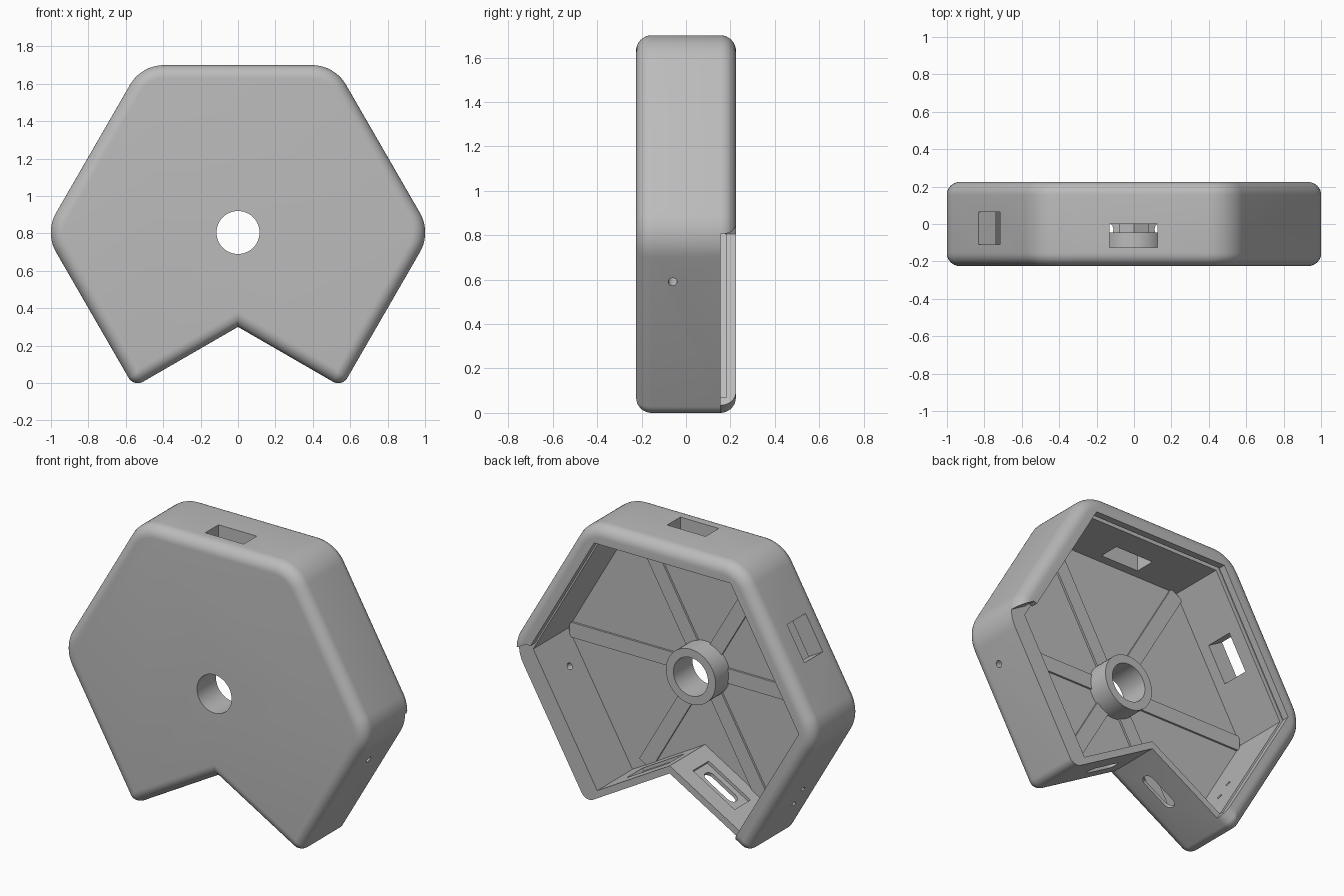
import bpy, bmesh, math
from mathutils import Matrix, Vector

cube = bpy.data.objects.get("Cube")
if cube:
    bpy.data.objects.remove(cube)

CENTRE = Vector((0, 0, 0.805))
FRONT, BACK, FLOOR, RAIL = -0.225, 0.225, -0.18, 0.155
OUTER, INNER = 0.895, 0.785          # wall distances from the hub axis
NOTCH_OUT, NOTCH_IN = 0.437, 0.397
ROUND = 0.07
SIDES = [90, 150, 210, 300, 240, 330, 30]      # outward direction of each wall
CORNERS = [0.21, 0.21, 0.057, 0, 0.057, 0.21, 0.21]

grey = bpy.data.materials.new("light grey plastic")
grey.use_nodes = True
colour = (0.5, 0.5, 0.5, 1)
grey.diffuse_color = colour
grey.node_tree.nodes["Principled BSDF"].inputs["Base Color"].default_value = colour


def direction(deg):
    a = math.radians(deg)
    return Vector((math.cos(a), math.sin(a)))


def meet(a, da, b, db):
    """Point where two wall lines cross."""
    p, q = direction(a), direction(b)
    det = p.x * q.y - p.y * q.x
    return Vector(((da * q.y - db * p.y) / det, (p.x * db - q.x * da) / det))


def outline(wall, notch, inset=0, rounded=True, steps=10):
    """Notched hexagon, optionally with filleted corners."""
    pts = []
    for i, a in enumerate(SIDES):
        b = SIDES[(i + 1) % len(SIDES)]
        da = (notch if a in (240, 300) else wall) - inset
        db = (notch if b in (240, 300) else wall) - inset
        r = CORNERS[i]
        if not rounded or r == 0:
            pts.append(meet(a, da, b, db))
            continue
        r = max(r - inset, 0.003)
        c = meet(a, da - r, b, db - r)
        turn = (b - a) % 360
        pts += [c + r * direction(a + turn * k / steps) for k in range(steps + 1)]
    return pts


def circle(x, y, r, n=48):
    return [Vector((x, y)) + r * direction(360 * k / n) for k in range(n)]


def rect(x0, x1, y0, y1):
    return [(x0, y0), (x1, y0), (x1, y1), (x0, y1)]


def stadium(x, y, half, r):
    return ([Vector((x + half, y)) + r * direction(-90 + 15 * k) for k in range(13)]
            + [Vector((x - half, y)) + r * direction(90 + 15 * k) for k in range(13)])


def loft(name, loops, frame):
    """Closed solid through loops of (points, height)."""
    bm = bmesh.new()
    rings = [[bm.verts.new(frame @ Vector((p[0], p[1], h))) for p in pts]
             for pts, h in loops]
    n = len(rings[0])
    for lo, hi in zip(rings, rings[1:]):
        for i in range(n):
            j = (i + 1) % n
            bm.faces.new((lo[i], lo[j], hi[j], hi[i]))
    bm.faces.new(rings[0])
    bm.faces.new(rings[-1])
    bmesh.ops.recalc_face_normals(bm, faces=bm.faces)
    mesh = bpy.data.meshes.new(name)
    bm.to_mesh(mesh)
    bm.free()
    mesh.materials.append(grey)
    obj = bpy.data.objects.new(name, mesh)
    bpy.context.collection.objects.link(obj)
    return obj


def prism(name, pts, lo, hi, frame):
    return loft(name, [(pts, lo), (pts, hi)], frame)


def basis(u, v, w):
    return Matrix.Translation(CENTRE) @ Matrix((u, v, w)).transposed().to_4x4()


# Plan frame extrudes along depth; wall frames extrude along a wall's normal
PLAN = basis((1, 0, 0), (0, 0, 1), (0, 1, 0))


def wall_frame(deg):
    n, t = direction(deg), direction(deg + 90)
    return basis((t.x, 0, t.y), (0, 1, 0), (n.x, 0, n.y))


def cut(target, cutter):
    cutter.hide_render = True
    mod = target.modifiers.new("cut", 'BOOLEAN')
    mod.operation, mod.solver, mod.object = 'DIFFERENCE', 'EXACT', cutter
    bpy.context.view_layer.update()
    graph = bpy.context.evaluated_depsgraph_get()
    mesh = bpy.data.meshes.new_from_object(target.evaluated_get(graph))
    target.modifiers.clear()
    target.data = mesh
    bpy.data.objects.remove(cutter)


# Housing shell with rolled front and back edges
STEPS = 8
roll = [(ROUND * (1 - math.sin(math.pi / 2 * k / STEPS)),
         ROUND * (1 - math.cos(math.pi / 2 * k / STEPS))) for k in range(STEPS + 1)]
loops = [(outline(OUTER, NOTCH_OUT, o), FRONT + d) for o, d in roll]
loops += [(outline(OUTER, NOTCH_OUT, o), BACK - d) for o, d in reversed(roll)]
housing = loft("housing", loops, PLAN)

# Pocket, lid groove and the open end where the lid slides in
cut(housing, prism("pocket", outline(INNER, NOTCH_IN, rounded=False), FLOOR, 0.4, PLAN))
cut(housing, prism("lid_groove", outline(0.81, NOTCH_IN, rounded=False),
                   RAIL, 0.182, PLAN))
low_left = meet(210, INNER, 270, 1.0)
top_right = meet(60, 0.5, 330, 0.75)
far_right = meet(60, 0.5, 330, 1.3)
shoulder = meet(210, INNER, 270, 0.2)
open_end = [low_left, (1.4, -1.0), far_right, top_right, (0, -0.2), shoulder]
cut(housing, prism("lid_entry", open_end, RAIL, 0.4, PLAN))

# Hub bore, top port and side port
cut(housing, prism("bore", circle(0, 0, 0.115), -0.4, 0, PLAN))
cut(housing, prism("top_port", rect(-0.125, 0.13, -0.125, 0), 0.7, 1, wall_frame(90)))
cut(housing, prism("side_port", rect(-0.115, 0.115, -0.11, 0.065), 0.7, 1,
                   wall_frame(150)))

# Small pin holes through the lower walls
for deg, t, y, r in ((330, 0.268, -0.06, 0.02), (210, 0.01, -0.01, 0.015),
                     (210, 0.13, -0.01, 0.015)):
    cut(housing, prism("pin_hole", circle(t, y, r, 20), 0.7, 1, wall_frame(deg)))

# Mounting slots in the notch walls, each with a shallow inner recess
for deg, t in ((300, -0.483), (240, 0.483)):
    frame = wall_frame(deg)
    cut(housing, prism("slot_recess", rect(t - 0.16, t + 0.16, -0.1, 0.05),
                       0.36, 0.415, frame))
    cut(housing, prism("slot", stadium(t, -0.03, 0.08, 0.036), 0.36, 0.5, frame))

# Hub ring
hub = prism("hub_ring", circle(0, 0, 0.165), FLOOR - 0.01, -0.045, PLAN)
cut(hub, prism("hub_bore", circle(0, 0, 0.115), -0.4, 0.2, PLAN))

# Low ribs from the hub to the corners
for deg in range(0, 360, 60):
    reach = 0.78 if deg in (240, 300) else 0.89
    prism("floor_rib", rect(-0.045, 0.045, FLOOR - 0.01, FLOOR + 0.012),
          0.15, reach, wall_frame(deg))

# Smooth curved faces, keep edges crisp
for obj in (housing, hub):
    bpy.ops.object.select_all(action='DESELECT')
    obj.select_set(True)
    bpy.context.view_layer.objects.active = obj
    bpy.ops.object.shade_smooth_by_angle(angle=math.radians(30))
